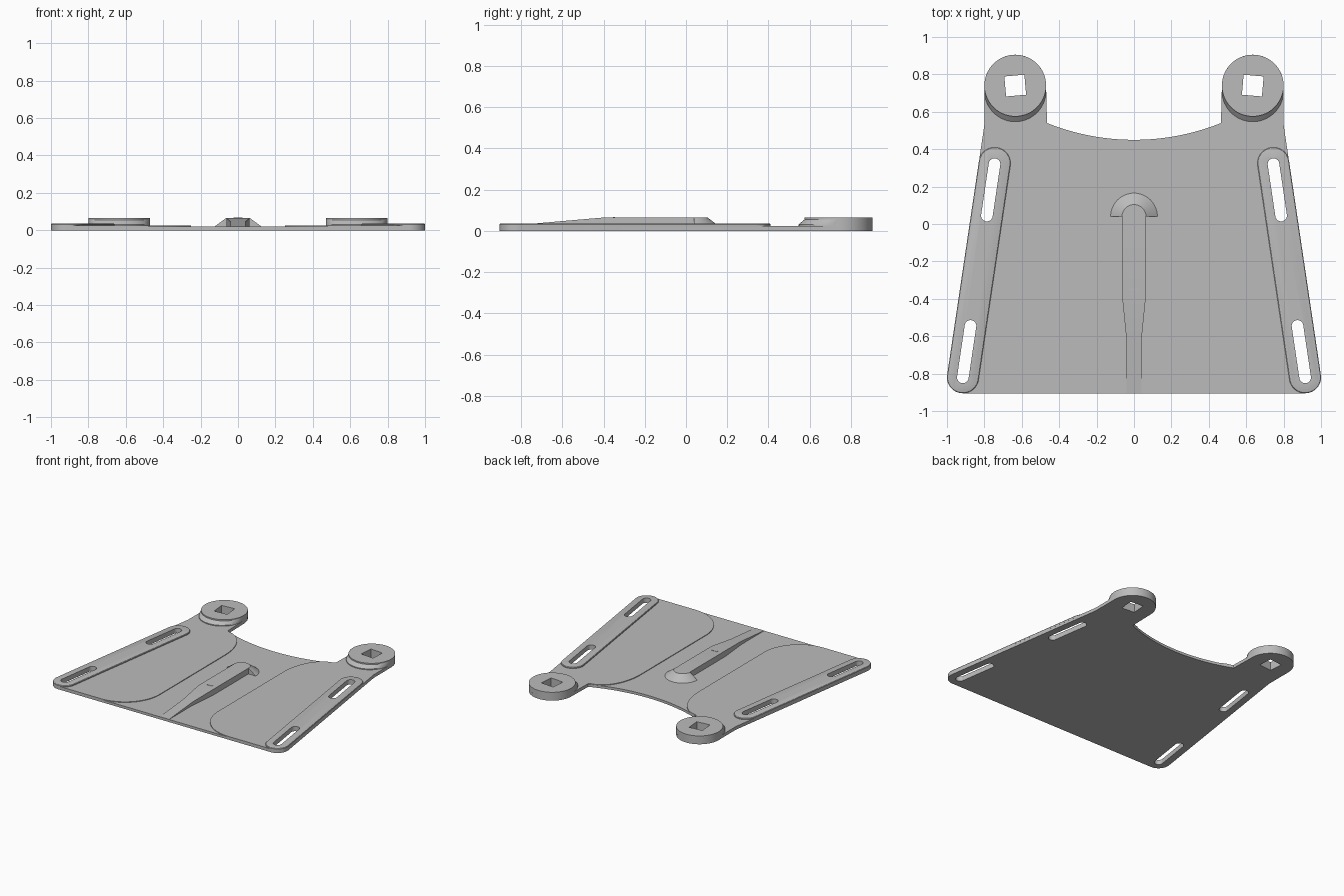
import bpy, bmesh
from math import sin, cos, radians

cube = bpy.data.objects.get("Cube")
if cube:
    bpy.data.objects.remove(cube, do_unlink=True)

grey = bpy.data.materials.new("satin_grey")
grey.use_nodes = True
COLOUR = (0.5, 0.5, 0.5, 1)
grey.diffuse_color = COLOUR
grey.node_tree.nodes["Principled BSDF"].inputs["Base Color"].default_value = COLOUR

PLATE, PANEL, RIM, TOP = 0.02, 0.025, 0.037, 0.065
BOSS, BOSS_R = (0.635, 0.74), 0.165
RIM_BACK, RIM_FRONT, RIM_R = (0.745, 0.325), (0.915, -0.82), 0.085
FRONT = RIM_FRONT[1] - RIM_R
TILT = 8.5


def arc(centre, rx, a0, a1, n=24, ry=None):
    ry = ry or rx
    angles = [radians(a0 + (a1 - a0) * i / n) for i in range(n + 1)]
    return [(centre[0] + rx * cos(a), centre[1] + ry * sin(a)) for a in angles]


def capsule(back, front, r):
    return arc(back, r, TILT, TILT + 180) + arc(front, r, TILT + 180, TILT + 360)


def flip(points, side):
    return [(side * x, y) for x, y in points][::side]


def at(points, z):
    return [(x, y, z) for x, y in points]


def loft(name, rings):
    """Closed solid through rings with equal point counts."""
    bm = bmesh.new()
    loops = [[bm.verts.new(p) for p in ring] for ring in rings]
    bm.faces.new(loops[0][::-1])
    bm.faces.new(loops[-1])
    for low, high in zip(loops, loops[1:]):
        for i in range(len(low)):
            j = (i + 1) % len(low)
            bm.faces.new((low[i], low[j], high[j], high[i]))
    bmesh.ops.recalc_face_normals(bm, faces=bm.faces)
    mesh = bpy.data.meshes.new(name)
    bm.to_mesh(mesh)
    bm.free()
    mesh.materials.append(grey)
    obj = bpy.data.objects.new(name, mesh)
    bpy.context.collection.objects.link(obj)
    return obj


def prism(name, outline, z0, z1):
    return loft(name, [at(outline, z0), at(outline, z1)])


def cut(obj, cutters):
    for cutter in cutters:
        mod = obj.modifiers.new("cut", 'BOOLEAN')
        mod.operation, mod.solver, mod.object = 'DIFFERENCE', 'EXACT', cutter
    bpy.context.view_layer.update()
    result = obj.evaluated_get(bpy.context.evaluated_depsgraph_get())
    mesh = bpy.data.meshes.new_from_object(result)
    obj.modifiers.clear()
    obj.data = mesh


def on_rim(y):
    t = (y - RIM_BACK[1]) / (RIM_FRONT[1] - RIM_BACK[1])
    return (RIM_BACK[0] + t * (RIM_FRONT[0] - RIM_BACK[0]), y)


# Outer edge of one half, from the front corner round the boss to the neck
edge = (arc(RIM_FRONT, RIM_R, -90, TILT) + [(0.8, 0.53)]
        + arc(BOSS, BOSS_R, 0, 180, 48) + [(0.465, 0.54)])
scoop = arc((0, 1.696), 1.246, -68.1, -111.9, 48)[1:-1]
plate = prism("base_plate", edge + scoop + flip(edge, -1), 0, PLATE)

# Raised panel: half the plate with a curved inner edge
inner = (arc((0.465, 0.2), 0.215, 90, 180, 24, 0.33)[1:]
         + arc((0.55, FRONT + 0.3), 0.3, 180, 270))

parts, cutters = [plate], []
for side, label in ((1, "left"), (-1, "right")):
    parts.append(prism(label + "_panel", flip(edge + inner, side), PLATE, PANEL))

    # Thick side rim with softened top edge
    def rim_ring(r, z):
        return at(flip(capsule(RIM_BACK, RIM_FRONT, r), side), z)
    parts.append(loft(label + "_rim", [
        rim_ring(RIM_R, PLATE), rim_ring(RIM_R, RIM - 0.006),
        rim_ring(RIM_R - 0.003, RIM - 0.002), rim_ring(RIM_R - 0.009, RIM)]))

    # Round boss and its sloping skirt
    circle = flip(arc(BOSS, BOSS_R, 0, 355, 71), side)
    shifted = [(x, y - 0.028) for x, y in circle]
    parts.append(prism(label + "_boss", circle, PLATE, TOP))
    parts.append(loft(label + "_boss_skirt", [at(shifted, PANEL), at(shifted, 0.032),
                                              at(circle, 0.055)]))

    # Cutters for the strap slots and the square socket
    for back, front in ((0.32, 0.045), (-0.545, -0.82)):
        slot = flip(capsule(on_rim(back), on_rim(front), 0.031), side)
        cutters.append(prism("slot_cutter", slot, -0.1, 0.2))
    square = flip(arc(BOSS, 0.076, -50, 220, 3), side)
    cutters.append(prism("socket_cutter", square, -0.1, 0.2))

for part in parts:
    cut(part, cutters)
for cutter in cutters:
    bpy.data.objects.remove(cutter, do_unlink=True)

# Central ridge ramping down to the front edge
stations = ((FRONT, 0.04, 0.021), (-0.62, 0.04, 0.046), (-0.4, 0.062, TOP), (0.04, 0.062, TOP))
parts.append(loft("centre_ridge", [
    [(-w, y, PLATE), (w, y, PLATE), (w, y, z), (-w, y, z)] for y, w, z in stations]))

# Half-cone closing the back of the ridge
parts.append(loft("ridge_end", [at(arc((0, 0.04), 0.125, 0, 180, 32), PLATE),
                                at(arc((0, 0.04), 0.064, 0, 180, 32), TOP)]))

# Small raised tab on the ridge
tab = [(-0.025, -0.355), (0.025, -0.355), (0.025, -0.345), (-0.025, -0.345)]
parts.append(prism("ridge_tab", tab, TOP, TOP + 0.002))

# Smooth the curved walls, keeping edges sharp
bpy.ops.object.select_all(action='DESELECT')
for part in parts:
    part.select_set(True)
bpy.context.view_layer.objects.active = plate
bpy.ops.object.shade_smooth_by_angle(angle=radians(30))
